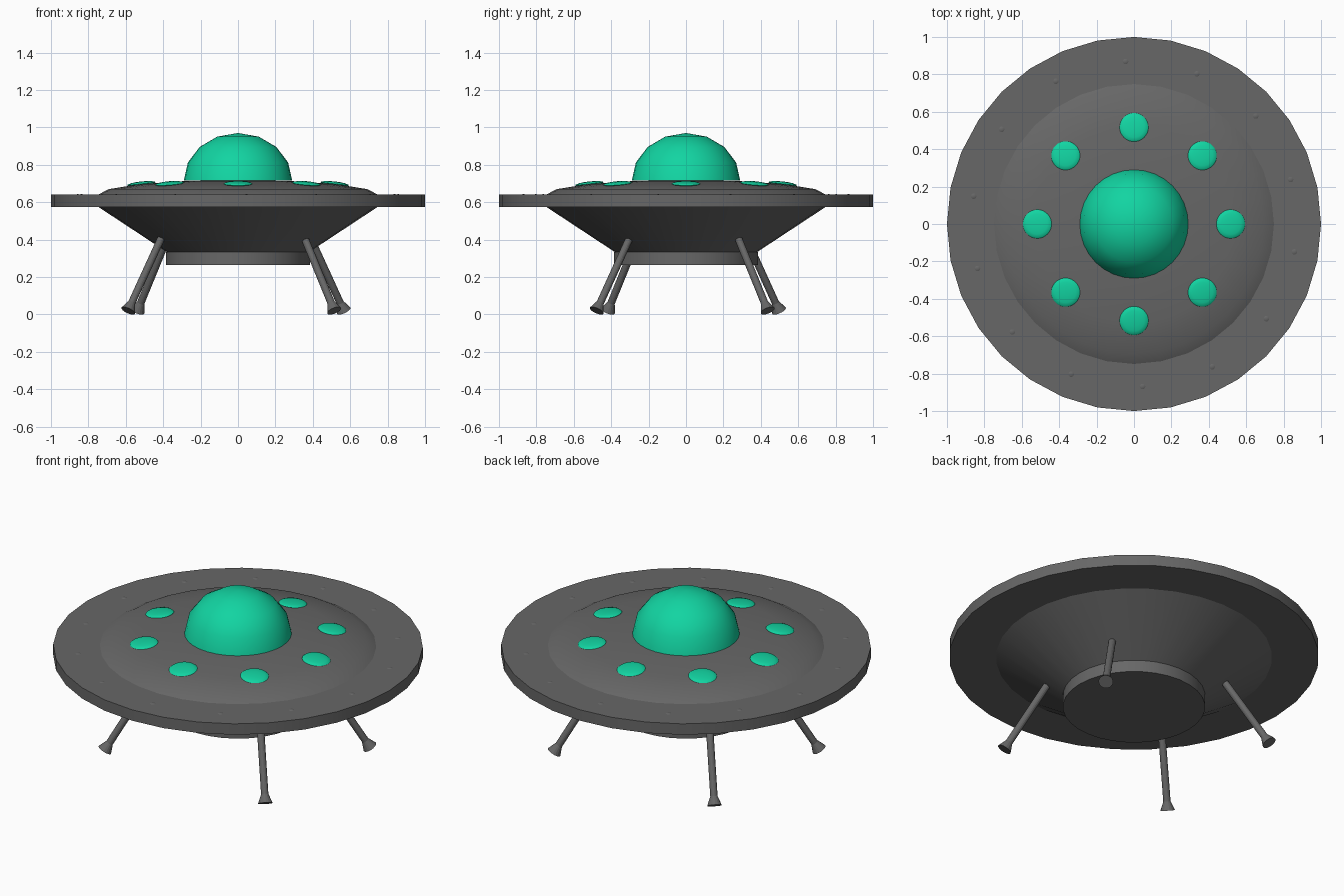
import bpy, bmesh, math
from mathutils import Vector, Matrix

if "Cube" in bpy.data.objects:
    bpy.data.objects.remove(bpy.data.objects["Cube"])


def material(name, rgb):
    m = bpy.data.materials.new(name)
    m.diffuse_color = (*rgb, 1)
    m.use_nodes = True
    m.node_tree.nodes["Principled BSDF"].inputs["Base Color"].default_value = m.diffuse_color
    return m


GREY = material("dark_grey_metal", (0.135, 0.135, 0.135))
GREEN = material("green_glass", (0.006, 0.66, 0.36))


def finish(name, bm, mat, angle=30):
    bmesh.ops.recalc_face_normals(bm, faces=bm.faces[:])
    me = bpy.data.meshes.new(name)
    bm.to_mesh(me)
    bm.free()
    ob = bpy.data.objects.new(name, me)
    bpy.context.collection.objects.link(ob)
    me.materials.append(mat)
    bpy.ops.object.select_all(action='DESELECT')
    bpy.context.view_layer.objects.active = ob
    ob.select_set(True)
    bpy.ops.object.shade_smooth_by_angle(angle=math.radians(angle))
    return ob


def lathe(name, profile, mat, n=32, matrix=Matrix(), angle=30):
    """Revolve (radius, z) points about z; radius 0 makes a pole."""
    bm = bmesh.new()
    rings = []
    for r, z in profile:
        if r == 0:
            rings.append([bm.verts.new((0, 0, z))] * n)
        else:
            rings.append([bm.verts.new((r * math.cos(math.tau * i / n),
                                        r * math.sin(math.tau * i / n), z)) for i in range(n)])
    for a, b in zip(rings, rings[1:]):
        for i in range(n):
            j = (i + 1) % n
            bm.faces.new(list(dict.fromkeys((a[i], a[j], b[j], b[i]))))
    for ring, (r, z) in ((rings[0], profile[0]), (rings[-1], profile[-1])):
        if r > 0:
            bm.faces.new(ring)
    bm.transform(matrix)
    return finish(name, bm, mat, angle)


def cap(radius, height, base, steps=4):
    return [(radius * math.cos(k * math.pi / 2 / steps) if k < steps else 0,
             base + height * math.sin(k * math.pi / 2 / steps)) for k in range(steps + 1)]


# Hull: rim, tapered underside, base drum and shallow upper shell
lathe("rim_disc", [(1, 0.575), (1, 0.64)], GREY)
lathe("lower_hull", [(0.375, 0.33), (0.75, 0.577)], GREY)
lathe("base_drum", [(0.385, 0.265), (0.385, 0.335)], GREY)
lathe("upper_hull", cap(0.75, 0.08, 0.639), GREY, angle=40)

# Glass cockpit dome
lathe("cockpit_dome", cap(0.29, 0.255, 0.715), GREEN, angle=40)

# Ring of eight bulging round windows
lens = [(0, -0.013)] + [(0.077 * math.cos(a), 0.013 * math.sin(a))
                        for a in (math.radians(d) for d in (-45, 0, 22, 45, 67))] + [(0, 0.013)]
for k in range(8):
    m = (Matrix.Rotation(k * math.pi / 4, 4, 'Z') @ Matrix.Translation((0.517, 0, 0.698))
         @ Matrix.Rotation(0.11, 4, 'Y'))
    lathe(f"window_{k + 1}", lens, GREEN, 32, m, 60)

# Tiny rivets round the rim
for k in range(14):
    a = math.radians(93) + k * math.tau / 14
    m = Matrix.Translation((0.87 * math.cos(a), 0.87 * math.sin(a), 0.64))
    lathe(f"rivet_{k + 1}", cap(0.017, 0.004, -0.001, 2), GREY, 10, m, 60)

# Four splayed legs with flared feet, slightly turned about z
turn = Matrix.Rotation(-0.055, 4, 'Z')
shift = Vector((-0.011, 0.01, 0))
for fx in (-1, 1):
    for fy in (-1, 1):
        foot = turn @ Vector((fx * 0.552, fy * 0.458, 0.02)) + shift
        top = turn @ Vector((fx * 0.385, fy * 0.292, 0.405)) + shift
        axis = top - foot
        length = axis.length + 0.01
        m = Matrix.Translation(foot) @ axis.to_track_quat('Z', 'Y').to_matrix().to_4x4()
        name = ("front" if fy < 0 else "back") + ("_left" if fx < 0 else "_right") + "_leg"
        lathe(name, [(0.04, 0), (0.02, 0.05), (0.02, length)], GREY, 16, m, 20)
